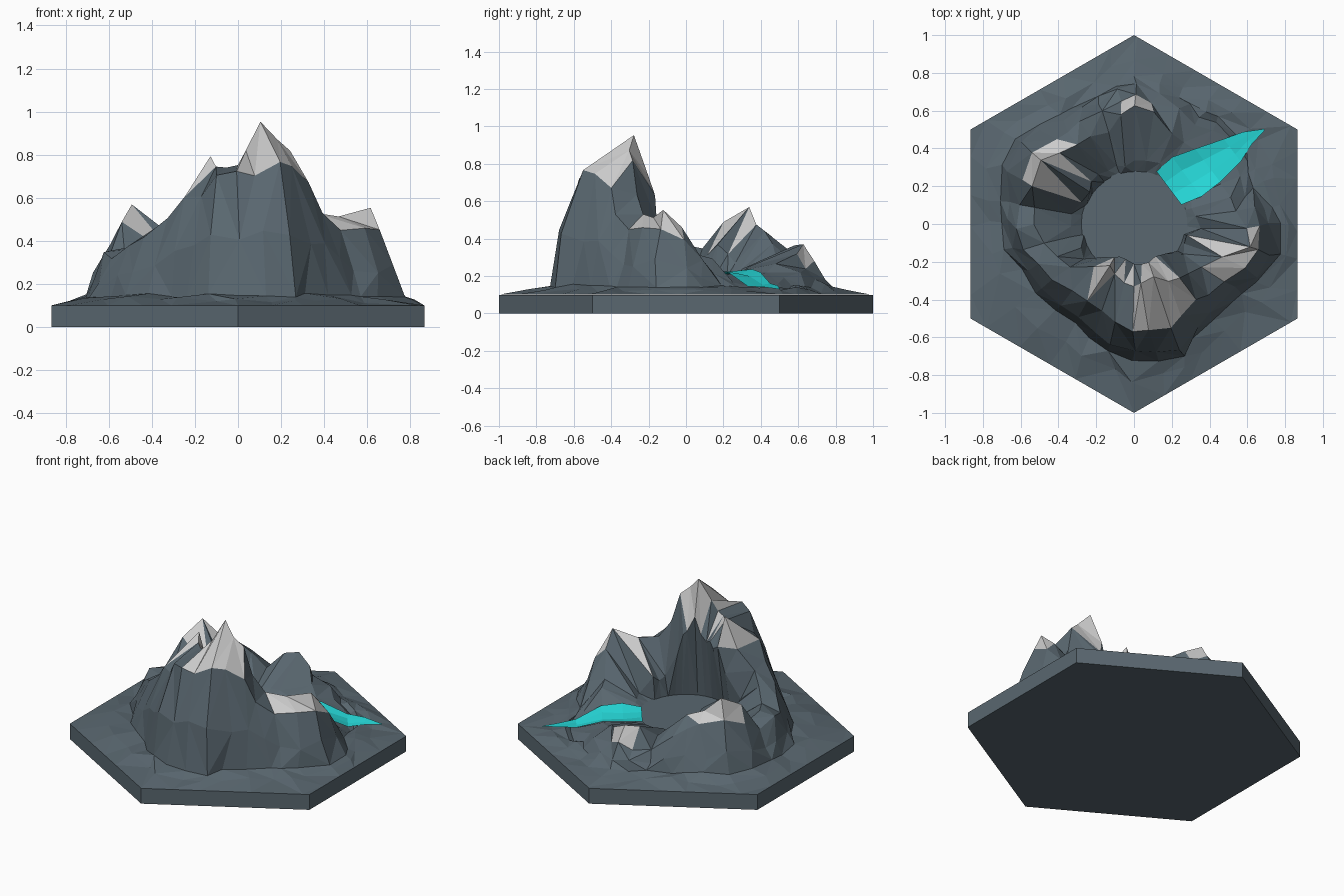
import bpy, bmesh, math, random
from mathutils import Vector
from mathutils.bvhtree import BVHTree

if "Cube" in bpy.data.objects:
    bpy.data.objects.remove(bpy.data.objects["Cube"])

random.seed(11)

def material(name, rgb):
    m = bpy.data.materials.new(name)
    m.diffuse_color = (*rgb, 1)
    m.use_nodes = True
    m.node_tree.nodes["Principled BSDF"].inputs["Base Color"].default_value = m.diffuse_color
    return m

ROCK = material("rock", (0.10, 0.135, 0.16))
SNOW = material("snow", (0.62, 0.61, 0.61))
WATER = material("water", (0.02, 0.72, 0.72))

def finish(bm, name, mats):
    me = bpy.data.meshes.new(name)
    bm.to_mesh(me)
    bm.free()
    for m in mats:
        me.materials.append(m)
    ob = bpy.data.objects.new(name, me)
    bpy.context.collection.objects.link(ob)

def hex_radius(deg):
    return 0.866 / math.cos(math.radians((deg - 30) % 60 - 30))

# hexagonal base slab, corners on the y axis
bm = bmesh.new()
ring = [math.radians(30 + 60 * i) for i in range(6)]
low = [bm.verts.new((math.cos(a), math.sin(a), 0.005)) for a in ring]
top = [bm.verts.new((math.cos(a), math.sin(a), 0.1)) for a in ring]
bm.faces.new(low[::-1])
bm.faces.new(top)
for i in range(6):
    j = (i + 1) % 6
    bm.faces.new((low[i], low[j], top[j], top[i]))
bmesh.ops.translate(bm, verts=low, vec=(0, 0, -.005))
finish(bm, "base_slab", [ROCK])

# mountain ring: angle, then radius and height of crest and of outer shoulder
SECTIONS = [
    (-90, .33, .75, .57, .72),
    (-70, .30, .96, .59, .76),
    (-50, .38, .82, .52, .66),
    (-32, .42, .52, .56, .44),
    (-12, .62, .55, .67, .46),
    (7, .55, .31, .64, .28),
    (24, .50, .21, .62, .17),
    (40, .50, .18, .65, .14),
    (58, .50, .22, .62, .19),
    (89, .62, .37, .69, .28),
    (106, .50, .29, .62, .25),
    (125, .52, .45, .60, .38),
    (145, .60, .57, .66, .45),
    (170, .53, .35, .62, .31),
    (192, .48, .36, .60, .31),
    (215, .40, .48, .52, .42),
    (239, .25, .79, .48, .60),
]

def column(deg, cr, cz, sr, sz, jitter):
    """Radial section from crater floor to hexagon edge."""
    tall = min(1, max(0, (cz - .45) / .3))
    inner = (.33 - .12 * tall, .2 + (cz - .2) * (.3 + .4 * tall))
    flank = (sr + .015 + .13 * sz, .1 + .5 * (sz - .1))
    edge = hex_radius(deg) * .998
    foot = min(flank[0] + .04, edge * .95)
    pts = [(.27, .2), inner, (cr, cz), (sr, sz), flank, (foot, .145),
           (foot * .6 + edge * .4, .125), (edge, .101)]
    out = []
    for k, (r, z) in enumerate(pts):
        d = deg
        if 0 < k < 7:
            d += random.uniform(-3.5, 3.5) * jitter
            r += random.uniform(-.025, .025) * jitter
            amt = .04 if k < 5 and z > .25 else .02
            z = max(.104, z + random.uniform(-amt, amt) * jitter)
        r = min(r, hex_radius(d) * .998)
        a = math.radians(d)
        out.append(Vector((r * math.cos(a), r * math.sin(a), z)))
    return out

cols = []
for i, s in enumerate(SECTIONS):
    n = list(SECTIONS[(i + 1) % len(SECTIONS)])
    if n[0] < s[0]:
        n[0] += 360
    cols.append(column(*s, .3))
    steps = max(2, round((n[0] - s[0]) / 11))
    for t in range(1, steps):
        cols.append(column(*[a + (b - a) * t / steps for a, b in zip(s, n)], 1))

bm = bmesh.new()
grid = [[bm.verts.new(p) for p in c] for c in cols]
for i, a in enumerate(grid):
    b = grid[(i + 1) % len(grid)]
    for k in range(len(a) - 1):
        q = (a[k], a[k + 1], b[k + 1], b[k])
        if random.random() < .5:
            q = q[1:] + q[:1]
        bm.faces.new(q[:3])
        bm.faces.new((q[0], q[2], q[3]))

# snow caps: x, y, reach, lowest height
PEAKS = [(.12, -.33, .22, .74), (-.12, -.21, .14, .66), (.60, -.12, .22, .43),
         (-.46, .34, .18, .44), (0, .63, .1, .29)]
for f in bm.faces:
    c = f.calc_center_median()
    if any(math.hypot(c.x - x, c.y - y) < r and c.z > z for x, y, r, z in PEAKS):
        f.material_index = 1
tree = BVHTree.FromBMesh(bm)
finish(bm, "mountain_ring", [ROCK, SNOW])

# crater floor
bm = bmesh.new()
bmesh.ops.create_circle(bm, cap_ends=True, segments=32, radius=.285)
bmesh.ops.translate(bm, verts=bm.verts, vec=(0, 0, .207))
finish(bm, "crater_floor", [ROCK])

# stream from crater to edge, draped on the terrain: x, y, half width
STREAM = [(.185, .19, .11), (.28, .25, .13), (.39, .31, .11),
          (.52, .39, .075), (.60, .455, .04), (.69, .50, .004)]
bm = bmesh.new()
rows = []
for cx, cy, w in STREAM:
    row = []
    for t in (-1, -.33, .33, 1):
        x, y = cx + .6 * w * t, cy - .8 * w * t
        hit = tree.ray_cast(Vector((x, y, 2)), Vector((0, 0, -1)))[0]
        z = hit.z if hit else .207
        if math.hypot(x, y) < .3:
            z = max(z, .207)
        row.append(bm.verts.new((x, y, z + .016)))
    rows.append(row)
for a, b in zip(rows, rows[1:]):
    for k in range(3):
        bm.faces.new((a[k], a[k + 1], b[k + 1], b[k]))
finish(bm, "stream", [WATER])
